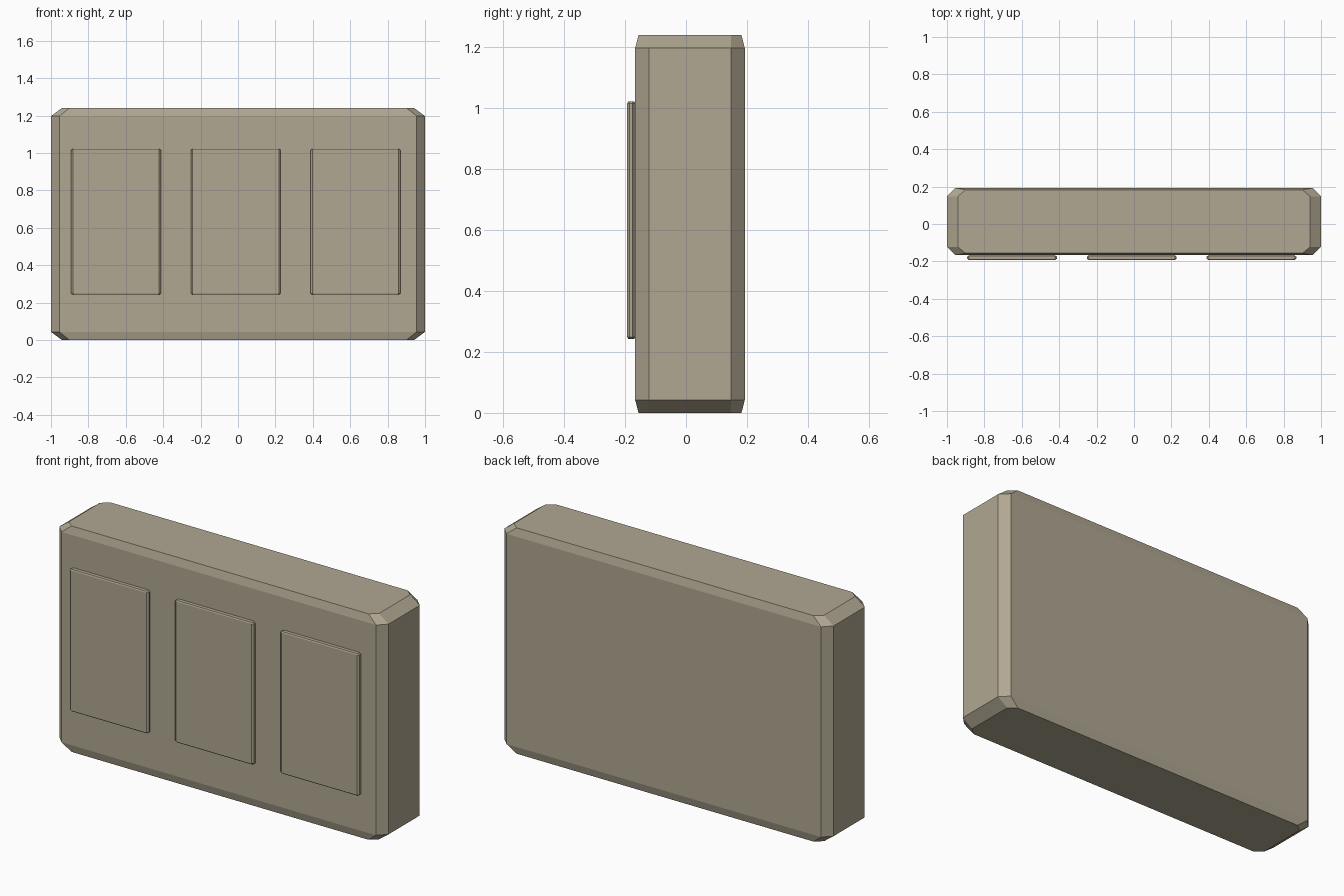
import bpy, bmesh

if "Cube" in bpy.data.objects:
    bpy.data.objects.remove(bpy.data.objects["Cube"])

mat = bpy.data.materials.new("warm grey")
mat.diffuse_color = (0.44, 0.39, 0.29, 1)
mat.use_nodes = True
mat.node_tree.nodes["Principled BSDF"].inputs["Base Color"].default_value = mat.diffuse_color


def ring(bm, x0, x1, y0, y1, cx, cy, z):
    """Rectangle with cut corners at height z."""
    pts = [(x0 + cx, y0), (x1 - cx, y0), (x1, y0 + cy), (x1, y1 - cy),
           (x1 - cx, y1), (x0 + cx, y1), (x0, y1 - cy), (x0, y0 + cy)]
    return [bm.verts.new((x, y, z)) for x, y in pts]


def chamfered_block(name, x, y, z, cut, inset, cap):
    """Block with cut vertical corners and sloped top and bottom rims."""
    bm = bmesh.new()
    (x0, x1), (y0, y1), (z0, z1) = x, y, z
    ix, iy = inset
    rings = []
    for height, k in ((z0, 1), (z0 + cap, 0), (z1 - cap, 0), (z1, 1)):
        cx, cy = cut[0] - k * cut[0] * 0.1, cut[1] - k * iy
        rings.append(ring(bm, x0 + k * ix, x1 - k * ix,
                          y0 + k * iy, y1 - k * iy, cx, cy, height))
    for a, b in zip(rings, rings[1:]):
        for i in range(8):
            j = (i + 1) % 8
            bm.faces.new((a[i], a[j], b[j], b[i]))
    bm.faces.new(rings[0][::-1])
    bm.faces.new(rings[-1])
    bmesh.ops.recalc_face_normals(bm, faces=bm.faces)
    mesh = bpy.data.meshes.new(name)
    bm.to_mesh(mesh)
    bm.free()
    mesh.materials.append(mat)
    obj = bpy.data.objects.new(name, mesh)
    bpy.context.collection.objects.link(obj)
    return obj


# Main slab
chamfered_block("body", (-1, 1), (-0.167, 0.193), (0, 1.24),
                (0.045, 0.045), (0.058, 0.011), 0.043)

# Three raised front panels
for i in range(3):
    left = -0.892 + 0.64 * i
    chamfered_block(f"front_panel_{i + 1}", (left, left + 0.48),
                    (-0.193, -0.167), (0.243, 1.022),
                    (0.01, 0.008), (0.008, 0.003), 0.006)
